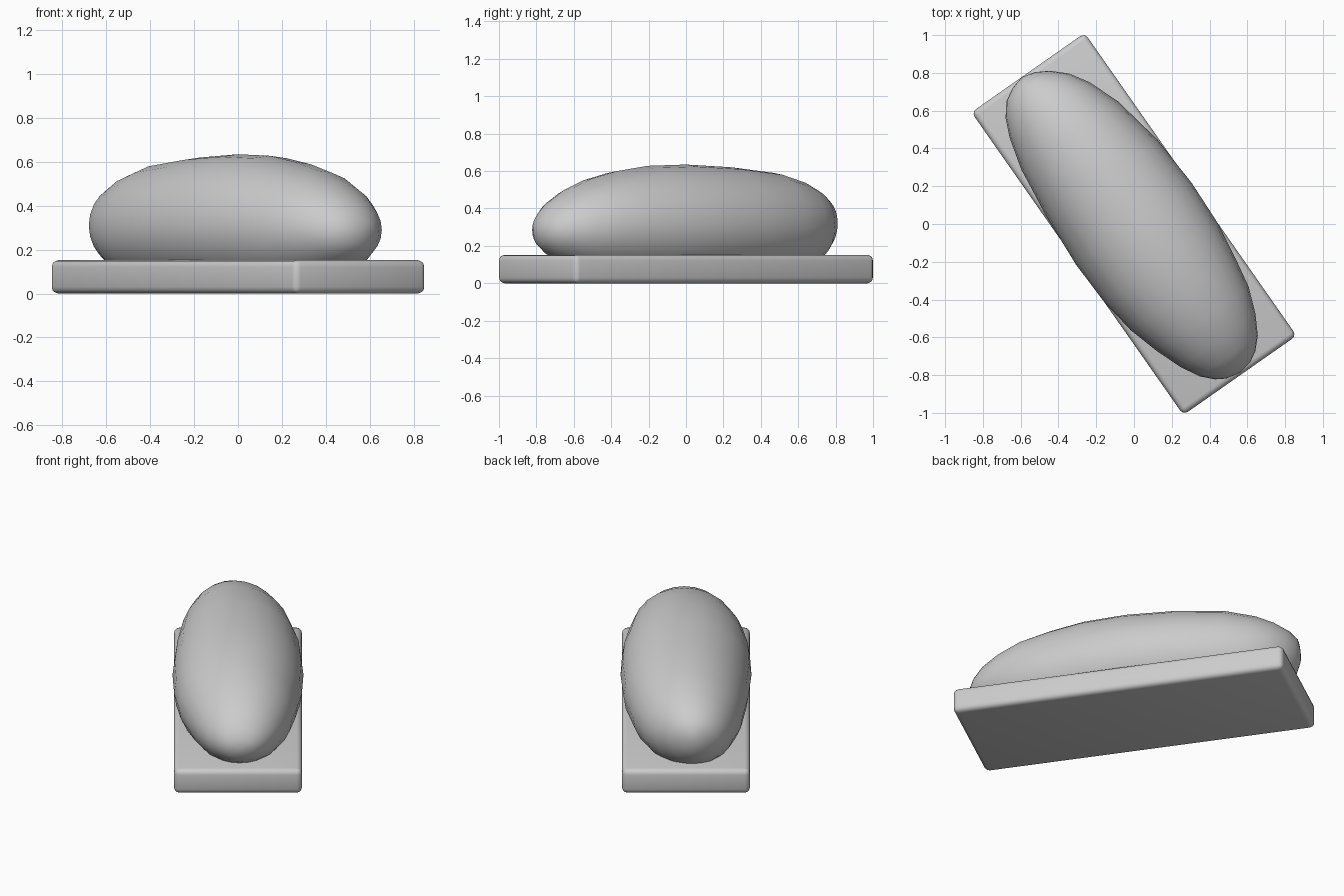
import bpy, bmesh
from math import sin, cos, pi, radians

if "Cube" in bpy.data.objects:
    bpy.data.objects.remove(bpy.data.objects["Cube"], do_unlink=True)

TURN = radians(-55)  # whole model is turned on the ground

grey = bpy.data.materials.new("light_grey")
grey.use_nodes = True
colour = (0.6, 0.6, 0.6, 1)
grey.diffuse_color = colour
grey.node_tree.nodes["Principled BSDF"].inputs["Base Color"].default_value = colour


def add_object(name, bm, angle):
    bmesh.ops.recalc_face_normals(bm, faces=bm.faces)
    mesh = bpy.data.meshes.new(name)
    bm.to_mesh(mesh)
    bm.free()
    mesh.materials.append(grey)
    obj = bpy.data.objects.new(name, mesh)
    bpy.context.collection.objects.link(obj)
    obj.rotation_euler.z = TURN
    bpy.ops.object.select_all(action='DESELECT')
    bpy.context.view_layer.objects.active = obj
    obj.select_set(True)
    bpy.ops.object.shade_smooth_by_angle(angle=radians(angle))
    return obj


# Base slab with rounded edges
bm = bmesh.new()
bmesh.ops.create_cube(bm, size=1)
for v in bm.verts:
    v.co = (v.co.x * 1.956, v.co.y * 0.732, (v.co.z + 0.5) * 0.152)
bmesh.ops.bevel(bm, geom=bm.edges[:], offset=0.03, segments=3,
                profile=0.5, affect='EDGES')
add_object("base_slab", bm, 40)

# Rounded body: position along, half width, side shift, top, widest level, bottom
SECTIONS = [
    (-0.96, 0.07, -0.04, 0.41, 0.33, 0.25),
    (-0.92, 0.14, -0.04, 0.455, 0.32, 0.18),
    (-0.85, 0.205, -0.03, 0.50, 0.31, 0.12),
    (-0.75, 0.258, -0.02, 0.545, 0.30, 0.07),
    (-0.58, 0.313, -0.01, 0.59, 0.30, 0.03),
    (-0.30, 0.357, 0, 0.62, 0.30, 0.01),
    (0, 0.375, 0, 0.635, 0.30, 0.0),
    (0.25, 0.366, 0, 0.628, 0.30, 0.0),
    (0.45, 0.337, 0, 0.60, 0.30, 0.02),
    (0.62, 0.297, 0.01, 0.56, 0.30, 0.05),
    (0.76, 0.243, 0.01, 0.505, 0.295, 0.09),
    (0.86, 0.188, 0.01, 0.445, 0.29, 0.14),
    (0.92, 0.13, 0.01, 0.39, 0.285, 0.18),
    (0.95, 0.08, 0.01, 0.34, 0.285, 0.22),
]
SIDES = 24
bm = bmesh.new()
rings = []
for u, w, shift, top, mid, low in SECTIONS:
    ring = []
    for i in range(SIDES):
        a = 2 * pi * i / SIDES
        reach = top - mid if sin(a) > 0 else mid - low
        # the underside stays buried in the slab
        ring.append(bm.verts.new((u, shift + w * cos(a),
                                  max(0.06, mid + reach * sin(a)))))
    rings.append(ring)
for r, s in zip(rings, rings[1:]):
    for i in range(SIDES):
        j = (i + 1) % SIDES
        bm.faces.new((r[i], r[j], s[j], s[i]))
# Closed ends
for ring, tip in ((rings[0], (-0.977, -0.04, 0.33)), (rings[-1], (0.967, 0.01, 0.285))):
    pole = bm.verts.new(tip)
    for i in range(SIDES):
        bm.faces.new((ring[i], ring[(i + 1) % SIDES], pole))
add_object("rounded_body", bm, 60)
